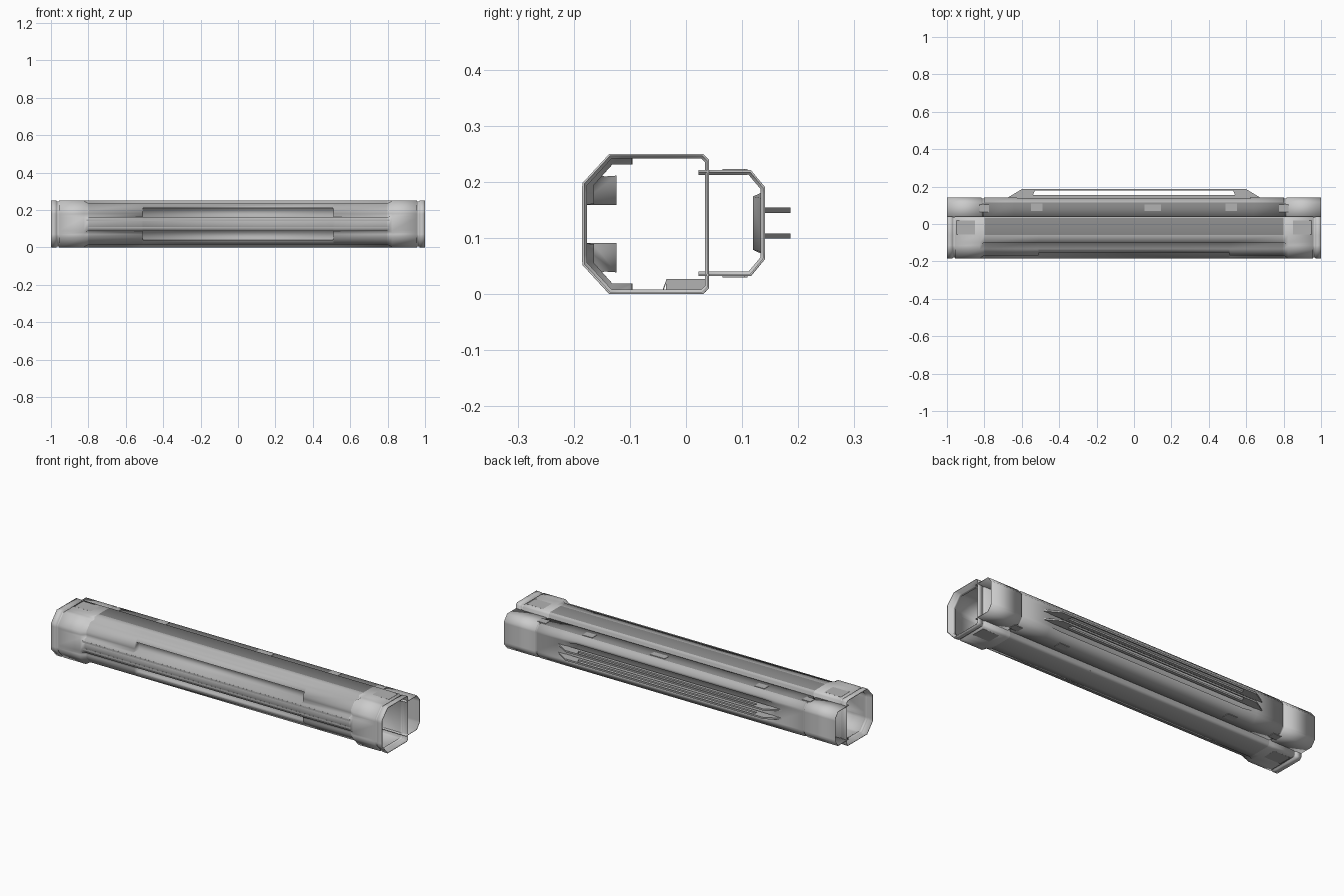
import bpy, bmesh

if "Cube" in bpy.data.objects:
    bpy.data.objects.remove(bpy.data.objects["Cube"])


def grey(name, v):
    m = bpy.data.materials.new(name)
    m.diffuse_color = (v, v, v, 1)
    m.use_nodes = True
    m.node_tree.nodes["Principled BSDF"].inputs["Base Color"].default_value = m.diffuse_color
    return m


TONES = [grey("light_grey", 0.66), grey("mid_grey", 0.45), grey("dark_grey", 0.24)]


def finish(bm, name, thick=0.0, tone=None, smooth=False):
    """Make the object; tone(centre, normal) picks the grey of each face."""
    bmesh.ops.recalc_face_normals(bm, faces=bm.faces[:])
    for f in bm.faces:
        f.smooth = smooth
        f.material_index = tone(f.calc_center_median(), f.normal) if tone else 1
    me = bpy.data.meshes.new(name)
    bm.to_mesh(me)
    bm.free()
    for m in TONES:
        me.materials.append(m)
    ob = bpy.data.objects.new(name, me)
    bpy.context.collection.objects.link(ob)
    if thick:
        mod = ob.modifiers.new("wall", 'SOLIDIFY')
        mod.thickness = thick
        mod.offset = 0
    return ob


def loft(name, stations, closed=True, thick=0.004, tone=None, smooth=True):
    """Thin skin through (x, [(y, z), ...]) sections."""
    bm = bmesh.new()
    rows = [[bm.verts.new((x, y, z)) for y, z in prof] for x, prof in stations]
    n = len(rows[0])
    for a, b in zip(rows, rows[1:]):
        for i in range(n if closed else n - 1):
            j = (i + 1) % n
            bm.faces.new((a[i], a[j], b[j], b[i]))
    bmesh.ops.dissolve_degenerate(bm, dist=1e-5, edges=bm.edges[:])
    return finish(bm, name, thick, tone, smooth)


def box(name, x0, x1, y0, y1, z0, z1):
    bm = bmesh.new()
    bmesh.ops.create_cube(bm, size=1)
    for v in bm.verts:
        v.co = ((x0 + x1) / 2 + v.co.x * (x1 - x0), (y0 + y1) / 2 + v.co.y * (y1 - y0),
                (z0 + z1) / 2 + v.co.z * (z1 - z0))
    return finish(bm, name)


def mirrored(half, total=0.25):
    """Complete an upper half section by reflecting it in z."""
    return half + [(y, total - z) for y, z in reversed(half)]


def both_ways(half):
    return [(-x, p) for x, p in reversed(half)] + half


def body_tone(c, n):
    if abs(c.x) > 0.81:
        return 0
    if c.y > -0.07 and abs(n.z) > 0.9 and c.z > 0.125:
        return 2
    return 1


# Upper halves of the main housing sections
back = [(-0.06, 0.248), (0.03, 0.248), (0.039, 0.239)]
slot = mirrored([(-0.183, 0.160), (-0.125, 0.160), (-0.125, 0.210), (-0.152, 0.210),
                 (-0.132, 0.233), (-0.097, 0.233), (-0.097, 0.248)] + back)
mid = mirrored([(-0.183, 0.160), (-0.166, 0.162), (-0.166, 0.180), (-0.166, 0.195),
                (-0.132, 0.233), (-0.097, 0.233), (-0.097, 0.248)] + back)
cap = mirrored([(-0.183, 0.160), (-0.183, 0.170), (-0.183, 0.180), (-0.183, 0.197),
                (-0.136, 0.248), (-0.115, 0.248), (-0.097, 0.248)] + back)
neck = mirrored([(-0.178, 0.160), (-0.178, 0.170), (-0.178, 0.180), (-0.178, 0.194), (-0.133, 0.243),
                 (-0.115, 0.243), (-0.097, 0.243), (-0.06, 0.243), (0.028, 0.243), (0.035, 0.236)])

# Main housing: slotted middle, plain shoulders, full end caps with rim groove
loft("main_housing", both_ways([(0.51, slot), (0.511, mid), (0.80, mid), (0.825, cap),
                                (0.955, cap), (0.956, neck), (0.970, neck), (0.971, cap), (1.0, cap)]),
     tone=body_tone)

# Rear housing with recessed grip channel
flat = mirrored([(0.022, 0.219), (0.115, 0.219), (0.139, 0.190), (0.139, 0.178), (0.139, 0.170)], 0.253)
channel = mirrored([(0.022, 0.219), (0.115, 0.219), (0.136, 0.192), (0.136, 0.180), (0.121, 0.173)], 0.253)
rib = mirrored([(0.022, 0.214), (0.112, 0.214), (0.134, 0.188), (0.134, 0.178), (0.134, 0.170)], 0.253)
loft("rear_housing", both_ways([(0.56, channel), (0.64, flat), (0.80, flat), (0.801, rib),
                                (0.815, rib), (0.816, flat), (1.0, flat)]), closed=False, tone=body_tone)


# Grip plates: trapezoid frames with a long slot
def grip(name, z0, z1):
    outer = [(-0.68, 0.138), (-0.60, 0.186), (0.60, 0.186), (0.68, 0.138)]
    inner = [(-0.54, 0.155), (-0.53, 0.179), (0.53, 0.179), (0.54, 0.155)]
    bm = bmesh.new()
    rings = [[bm.verts.new((x, y, z)) for x, y in ring] for z in (z0, z1) for ring in (outer, inner)]
    o0, i0, o1, i1 = rings
    for a, b in ((o0, i0), (o1, i1), (o0, o1), (i0, i1)):
        for k in range(4):
            m = (k + 1) % 4
            bm.faces.new((a[k], a[m], b[m], b[k]))
    finish(bm, name)


grip("grip_plate_upper", 0.145, 0.154)
grip("grip_plate_lower", 0.099, 0.108)

# Front centre rails
for z in (0.105, 0.145):
    box("front_rail", -0.81, 0.81, -0.185, -0.181, z - 0.005, z + 0.005)

# Latches and small raised plates, repeated at both ends
for s in (-1, 1):
    for z in (0.249, 0.001):
        box("cap_latch", s * 0.90 - 0.05, s * 0.90 + 0.05, -0.055, 0.02, z - 0.001, z + 0.001)
    for z in (0.221, 0.032):
        box("rear_latch", s * 0.80 - 0.025, s * 0.80 + 0.025, 0.065, 0.105, z - 0.002, z + 0.002)
        box("rear_clip", s * 0.52 - 0.03, s * 0.52 + 0.03, 0.07, 0.11, z - 0.002, z + 0.002)
box("rear_label_plate", 0.055, 0.145, 0.07, 0.105, 0.219, 0.223)

# Small bracket on the inner floor
loft("floor_bracket", [(0.2, [(-0.042, 0.004), (-0.034, 0.026), (0.036, 0.026)]),
                       (0.3, [(-0.042, 0.004), (-0.034, 0.026), (0.036, 0.026)])],
     closed=False, thick=0.002, smooth=False)
# Closed sides of the bracket
box("floor_bracket_end", 0.199, 0.201, -0.036, 0.036, 0.004, 0.026)
box("floor_bracket_end", 0.299, 0.301, -0.036, 0.036, 0.004, 0.026)
